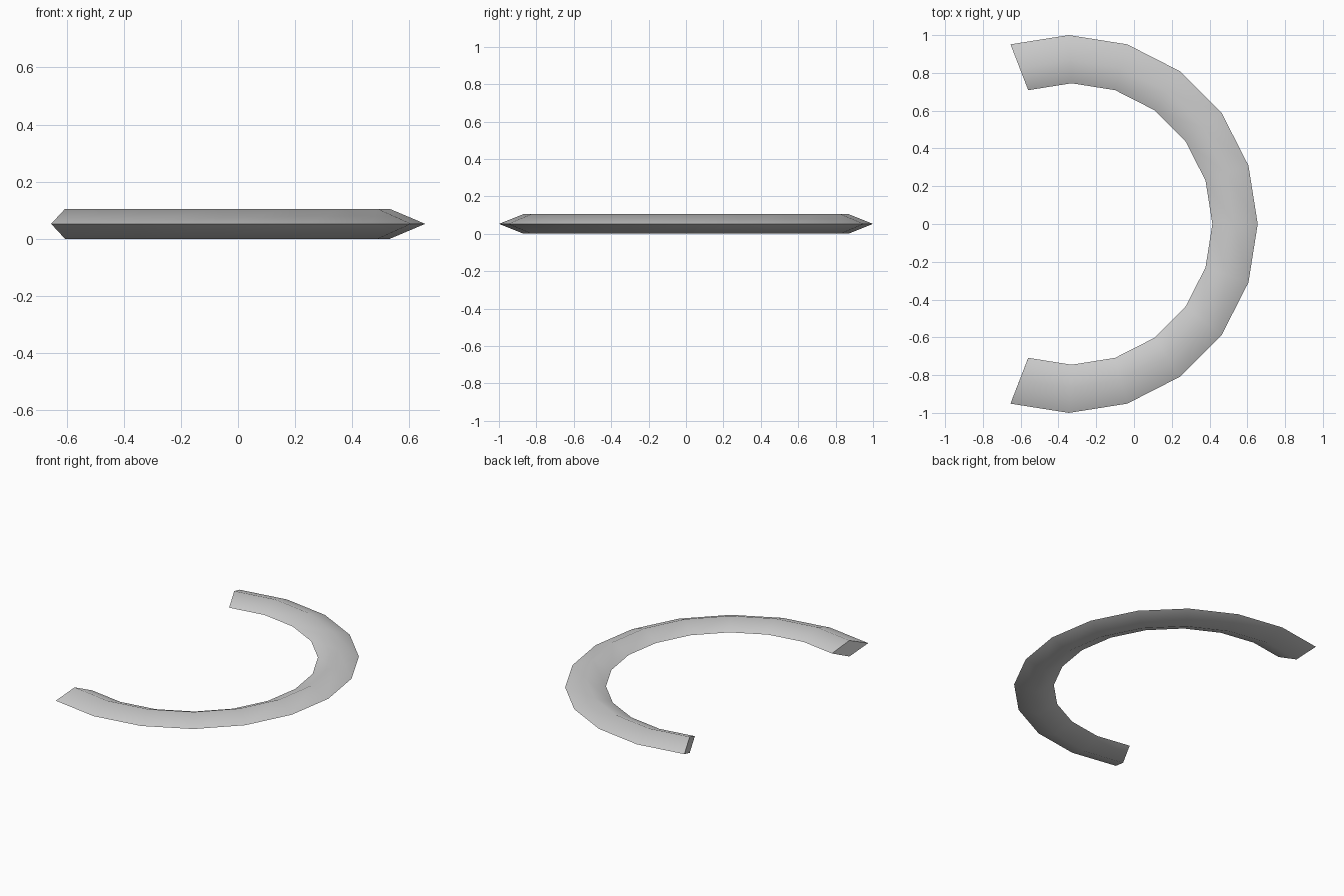
import bpy, bmesh
from math import radians, cos, sin

if "Cube" in bpy.data.objects:
    bpy.data.objects.remove(bpy.data.objects["Cube"])

# Diamond cross-section: (arc centre x, radius, z)
PROFILE = [(-0.345, 1.0, 0.0525), (-0.337, 0.868, 0.105),
           (-0.33, 0.745, 0.0525), (-0.337, 0.868, 0.0)]
STEPS = 12          # 18 degree segments from -108 to 108

bm = bmesh.new()

# Rings of the open band
rings = []
for i in range(STEPS + 1):
    a = radians(-108 + 18 * i)
    rings.append([bm.verts.new((cx + r * cos(a), r * sin(a), z))
                  for cx, r, z in PROFILE])

# Long faces between rings
for r0, r1 in zip(rings, rings[1:]):
    for k in range(4):
        n = (k + 1) % 4
        bm.faces.new((r0[k], r1[k], r1[n], r0[n]))

# Flat end caps
bm.faces.new(rings[0])
bm.faces.new(rings[-1][::-1])
bmesh.ops.recalc_face_normals(bm, faces=bm.faces)

mesh = bpy.data.meshes.new("open_band")
bm.to_mesh(mesh)
bm.free()
band = bpy.data.objects.new("open_band", mesh)
bpy.context.collection.objects.link(band)

# Smooth along the band, sharp at the inner and outer rims and the ends
bpy.context.view_layer.objects.active = band
band.select_set(True)
bpy.ops.object.shade_smooth_by_angle(angle=radians(60))
